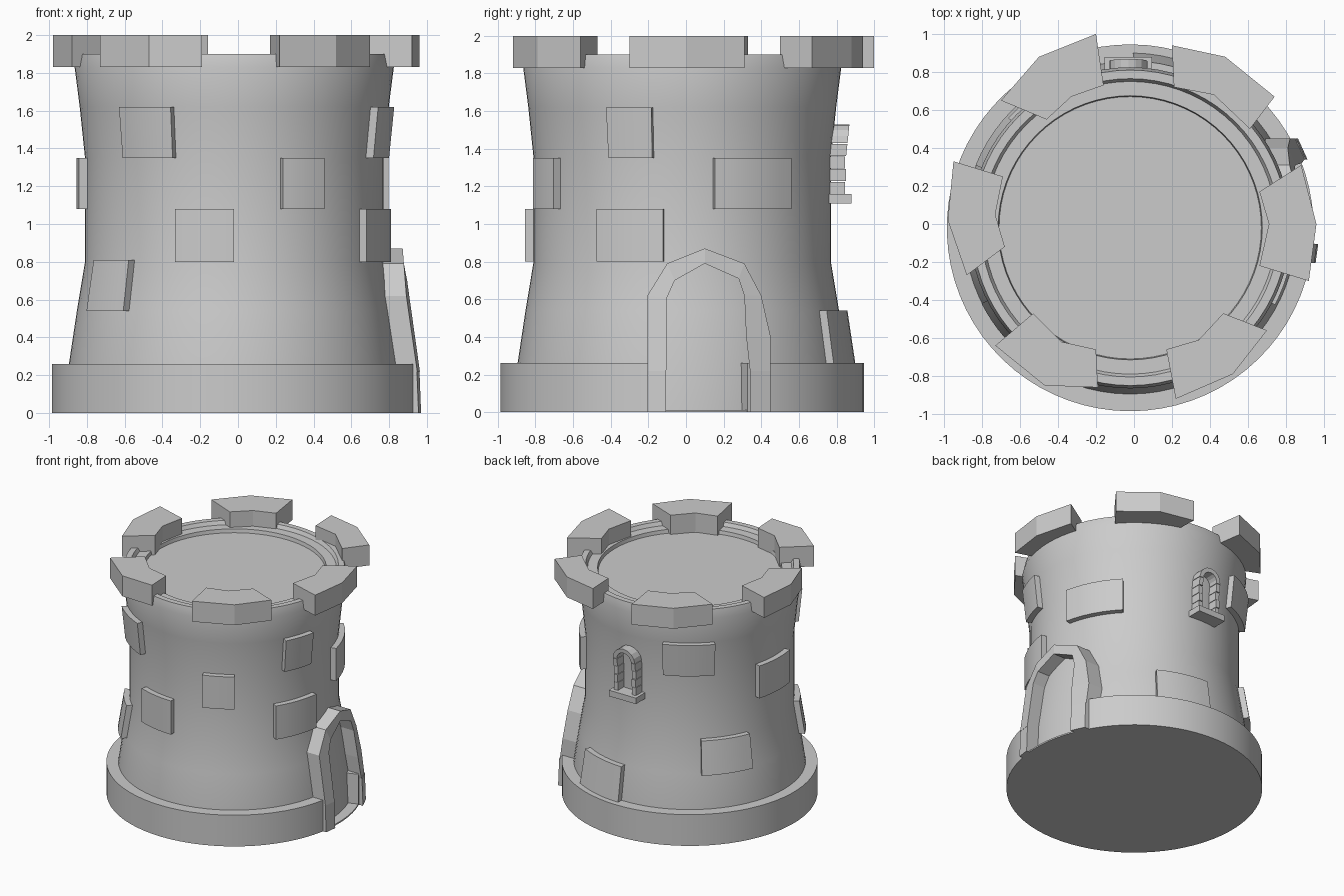
import bpy, bmesh
from math import sin, cos, radians, pi, sqrt

if "Cube" in bpy.data.objects:
    bpy.data.objects.remove(bpy.data.objects["Cube"])

CX = CY = -0.02  # tower axis
# outer wall profile as (z, radius)
WALL = [(0, .885), (.26, .875), (.54, .833), (.80, .79), (1.35, .79), (1.62, .818), (1.83, .845), (1.90, .83)]


def wall_r(z):
    for (z0, r0), (z1, r1) in zip(WALL, WALL[1:]):
        if z <= z1:
            return r0 + (r1 - r0) * (z - z0) / (z1 - z0)
    return WALL[-1][1]


def polar(r, deg, z):
    a = radians(deg)
    return (CX + r * cos(a), CY + r * sin(a), z)


def loft(name, sections, smooth=False, closed=False):
    """Bridge a row of equal cross-sections; cap the ends unless closed."""
    bm = bmesh.new()
    rows = [[bm.verts.new(p) for p in s] for s in sections]
    n = len(rows[0])
    pairs = list(zip(rows, rows[1:])) + ([(rows[-1], rows[0])] if closed else [])
    for a, b in pairs:
        for i in range(n):
            j = (i + 1) % n
            bm.faces.new((a[i], a[j], b[j], b[i]))
    if not closed:
        bm.faces.new(rows[0])
        bm.faces.new(rows[-1])
    bmesh.ops.recalc_face_normals(bm, faces=bm.faces)
    me = bpy.data.meshes.new(name)
    bm.to_mesh(me)
    bm.free()
    ob = bpy.data.objects.new(name, me)
    bpy.context.collection.objects.link(ob)
    if smooth:
        bpy.context.view_layer.objects.active = ob
        ob.select_set(True)
        bpy.ops.object.shade_smooth_by_angle(angle=radians(30))
        ob.select_set(False)
    return ob


def arc_block(name, a0, a1, n, section):
    """Sweep a (radius, z) cross-section around the tower axis."""
    loft(name, [[polar(r, a0 + (a1 - a0) * i / n, z) for r, z in section]
                for i in range(n + 1)], smooth=True)


# Tower body with rim steps and sunken roof floor
rings = [(r, z) for z, r in WALL] + [(.785, 1.90), (.77, 1.87), (.695, 1.87), (.69, 1.84)]
SEG = 72
loft("tower_body", [[polar(r, 360 * i / SEG, z) for i in range(SEG)] for r, z in rings], smooth=True)

# Plinth, open at the doorway, and the thin threshold
arc_block("plinth", 21, 353, 68, [(.84, 0), (.965, 0), (.965, .26), (.84, .26)])
arc_block("threshold", -8, 23, 6, [(.84, 0), (.965, 0), (.965, .012), (.84, .012)])

# Raised wall stones: start angle, end angle, bottom, top
STONES = [(207, 228, .54, .81), (225, 247, 1.35, 1.62), (248, 270, .80, 1.08),
          (288, 305, 1.08, 1.35), (327, 353, .80, 1.08), (332, 349, 1.35, 1.62),
          (12, 44, 1.08, 1.35), (61, 89, .26, .54), (111, 138, 1.35, 1.62),
          (164, 190, 1.08, 1.35), (131, 158, .54, .81)]
for k, (a0, a1, z0, z1) in enumerate(STONES):
    r0, r1 = wall_r(z0), wall_r(z1)
    arc_block(f"wall_stone_{k + 1}", a0, a1, 6,
              [(r0 - .03, z0), (r0 + .045, z0), (r1 + .045, z1), (r1 - .03, z1)])

# Battlements: irregular blocks, three outer then three inner plan points
MERLONS = [
    [(.88, .31), (.96, 0), (.92, -.30), (.66, .17), (.71, 0), (.66, -.22)],
    [(.20, .94), (.48, .88), (.74, .67), (.21, .72), (.42, .68), (.61, .50)],
    [(-.20, 1.0), (-.50, .88), (-.70, .65), (-.16, .73), (-.33, .67), (-.46, .55)],
    [(-.95, .33), (-.98, .02), (-.88, -.27), (-.69, .25), (-.73, .05), (-.68, -.12)],
    [(-.19, -.86), (-.47, -.85), (-.73, -.64), (-.20, -.66), (-.38, -.62), (-.53, -.47)],
    [(.22, -.92), (.52, -.79), (.70, -.56), (.17, -.66), (.34, -.61), (.47, -.47)]]
for k, p in enumerate(MERLONS):
    loft(f"merlon_{k + 1}", [[(*p[i], 1.83), (*p[i + 3], 1.83), (*p[i + 3], 2), (*p[i], 2)]
                             for i in range(3)])


# Door frame stones, drawn in (y, z) and wrapped on the wall
def door_stone(name, quad, out):
    def at(y, z, d):
        r = wall_r(z) + d
        return (CX + sqrt(r * r - (y - CY) ** 2), y, z)
    loft(name, [[at(y, z, d) for y, z in quad] for d in (out, -.04)])


outer = [(-.205, .22), (-.205, .62), (-.10, .79), (.10, .87), (.31, .79), (.40, .62), (.45, .40), (.45, .22)]
inner = [(-.105, .22), (-.10, .61), (-.06, .70), (.10, .79), (.28, .71), (.31, .62), (.32, .40), (.34, .22)]
door_stone("door_foot_left", [(-.205, 0), (-.105, 0), (-.105, .22), (-.205, .22)], .108)
door_stone("door_foot_right", [(.34, 0), (.45, 0), (.45, .22), (.34, .22)], .115)
for k in range(len(outer) - 1):
    door_stone(f"door_frame_{k + 1}", [outer[k], inner[k], inner[k + 1], outer[k + 1]], .11)


# Back window: jamb stones, arch stones and sill
WX = -.03


def window_stone(name, quad, out):
    loft(name, [[(WX + x, CY + wall_r(z) + d, z) for x, z in quad] for d in (out, -.05)])


for s in (-1, 1):
    for k in range(4):
        z0, z1 = 1.16 + k * .0675, 1.16 + (k + 1) * .0675 - .004
        window_stone(f"window_jamb_{'left' if s > 0 else 'right'}_{k + 1}",
                     [(s * .065, z0), (s * .1, z0), (s * .1, z1), (s * .065, z1)], .075 + .005 * (k % 2))
for k in range(8):
    a, b = pi * k / 8, pi * (k + 1) / 8
    window_stone(f"window_arch_{k + 1}",
                 [(r * cos(t), 1.43 + r * sin(t)) for r, t in ((.065, a), (.1, a), (.1, b), (.065, b))], .08)
window_stone("window_sill", [(-.125, 1.11), (.125, 1.11), (.125, 1.16), (-.125, 1.16)], .11)
